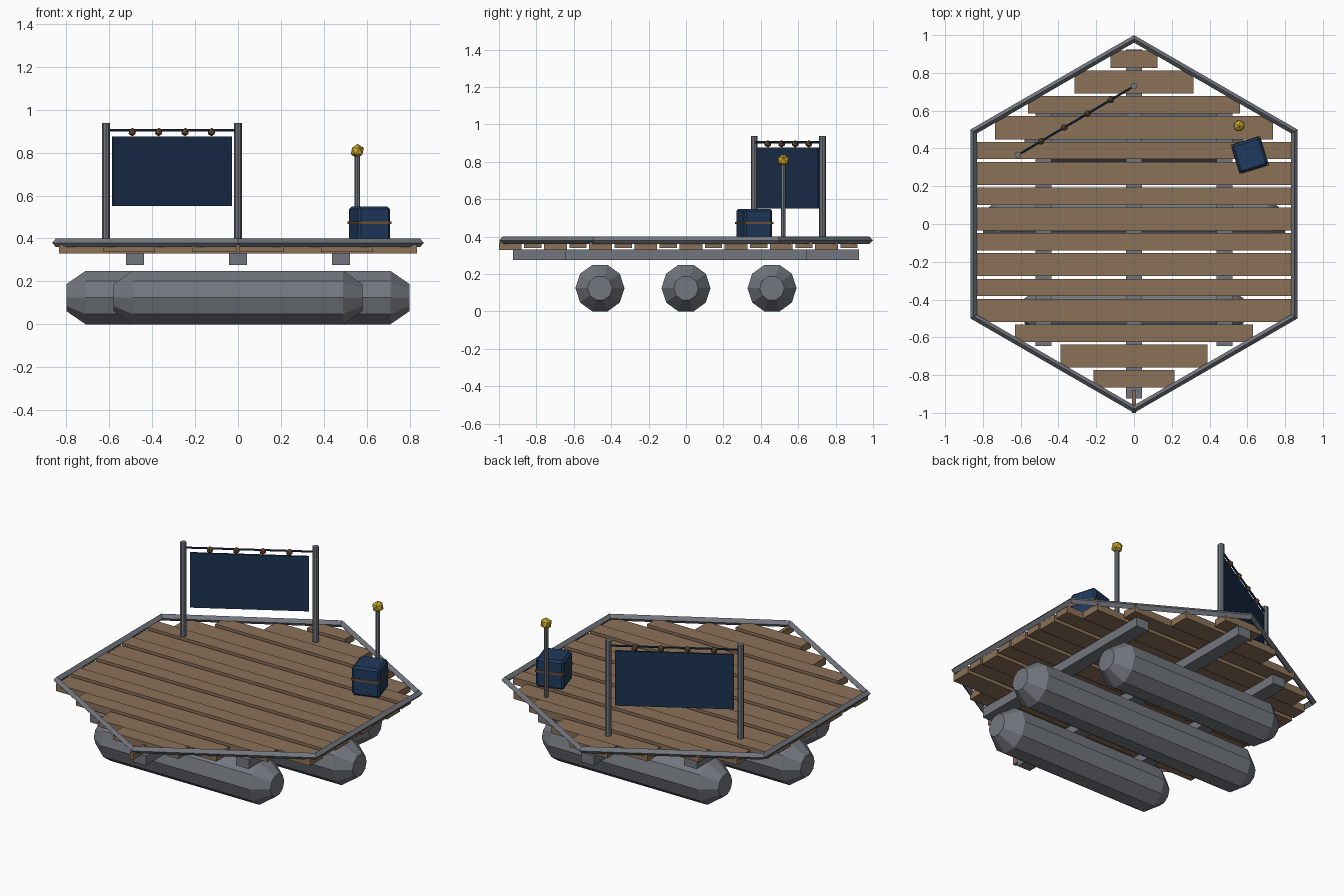
import bpy, math
from mathutils import Vector

if "Cube" in bpy.data.objects:
    bpy.data.objects.remove(bpy.data.objects["Cube"])


def mat(name, rgb):
    m = bpy.data.materials.new(name)
    m.diffuse_color = (*rgb, 1)
    m.use_nodes = True
    m.node_tree.nodes["Principled BSDF"].inputs["Base Color"].default_value = m.diffuse_color
    return m


STEEL = mat("grey_steel", (0.17, 0.185, 0.21))
WOOD = mat("brown_wood", (0.26, 0.165, 0.095))
CLOTH = mat("navy_cloth", (0.012, 0.032, 0.08))
BLUE = mat("blue_crate_paint", (0.014, 0.042, 0.11))
ROPE = mat("dark_rope", (0.17, 0.085, 0.035))
GOLD = mat("yellow_lamp", (0.58, 0.37, 0.03))


def finish(name, m):
    o = bpy.context.object
    o.name = name
    o.data.materials.clear()
    o.data.materials.append(m)
    return o


def box(name, centre, size, m, turn=0.0, bevel=0.0):
    bpy.ops.mesh.primitive_cube_add(size=1, location=centre, rotation=(0, 0, turn))
    o = finish(name, m)
    o.scale = size
    bpy.ops.object.transform_apply(location=False, rotation=False, scale=True)
    if bevel:
        b = o.modifiers.new("bevel", 'BEVEL')
        b.width, b.segments = bevel, 1
    return o


def rod(name, a, b, r, m, sides=8):
    a, b = Vector(a), Vector(b)
    d = b - a
    bpy.ops.mesh.primitive_cylinder_add(vertices=sides, radius=r, depth=d.length, location=(a + b) / 2)
    o = finish(name, m)
    o.rotation_euler = d.to_track_quat('Z', 'Y').to_euler()
    return o


def pontoon(name, y, half):
    # ten-sided float with tapered ends, built as stacked rings along x
    n, rings = 10, [(-half, 0.066), (-half + 0.09, 0.131), (half - 0.09, 0.131), (half, 0.066)]
    z = 0.131 * math.sin(math.radians(72))
    verts = [(x, y + r * math.cos(2 * math.pi * i / n), z + r * math.sin(2 * math.pi * i / n))
             for x, r in rings for i in range(n)]
    faces = [(k * n + i, k * n + (i + 1) % n, (k + 1) * n + (i + 1) % n, (k + 1) * n + i)
             for k in range(3) for i in range(n)]
    faces += [tuple(reversed(range(n))), tuple(range(3 * n, 4 * n))]
    me = bpy.data.meshes.new(name)
    me.from_pydata(verts, [], [f[::-1] for f in faces])
    me.materials.append(STEEL)
    bpy.context.collection.objects.link(bpy.data.objects.new(name, me))


# floats
for name, y, half in (("front_pontoon", -0.46, 0.58), ("middle_pontoon", 0, 0.8), ("back_pontoon", 0.46, 0.58)):
    pontoon(name, y, half)

# joists under the deck
for name, x, half in (("left_joist", -0.48, 0.645), ("middle_joist", 0, 0.925), ("right_joist", 0.48, 0.645)):
    box(name, (x, 0, 0.304), (0.085, 2 * half, 0.056), STEEL)

# deck planks, narrow raised ones alternating with wide lower ones
half_lengths = [0.125, 0.315, 0.56, 0.735] + [0.835] * 8 + [0.63, 0.39, 0.215, 0.01]
for i, half in enumerate(half_lengths):
    y = 0.872 - 0.1208 * i
    wide = i % 2
    box(f"deck_plank_{i + 1}", (0, y, 0.350 if wide else 0.359),
        (2 * half, 0.122 if wide else 0.092, 0.042), WOOD)

# hexagonal diamond-section rail round the deck
bpy.ops.mesh.primitive_torus_add(major_segments=6, minor_segments=4, major_radius=0.98,
                                 minor_radius=0.02, location=(0, 0, 0.38),
                                 rotation=(0, 0, math.radians(30)))
finish("edge_rail", STEEL)

# banner: two posts, cross line, cloth and four rope knots
A, B = Vector((-0.615, 0.365, 0)), Vector((0, 0.73, 0))
up = lambda p, z: (p.x, p.y, z)
turn = math.atan2(B.y - A.y, B.x - A.x)
for name, p in (("left_banner_post", A), ("right_banner_post", B)):
    rod(name, up(p, 0.37), up(p, 0.937), 0.018, STEEL)
rod("banner_line", up(A, 0.904), up(B, 0.904), 0.006, CLOTH, 6)
mid = (A + B) / 2
box("banner_cloth", up(mid, 0.713), ((B - A).length * 0.9, 0.012, 0.325), CLOTH, turn)
for i in range(4):
    p = A.lerp(B, 0.2 + 0.2 * i)
    bpy.ops.mesh.primitive_ico_sphere_add(subdivisions=1, radius=0.02, location=up(p, 0.896))
    finish(f"banner_knot_{i + 1}", ROPE)

# lamp on a pole
rod("lamp_pole", (0.556, 0.52, 0.37), (0.556, 0.52, 0.8), 0.013, STEEL)
bpy.ops.mesh.primitive_ico_sphere_add(subdivisions=1, radius=0.034, location=(0.556, 0.52, 0.807))
finish("lamp", GOLD)

# strapped crate
box("crate", (0.613, 0.365, 0.463), (0.158, 0.158, 0.172), BLUE, math.radians(17), 0.012)
box("crate_strap", (0.613, 0.365, 0.473), (0.164, 0.164, 0.012), ROPE, math.radians(17))
